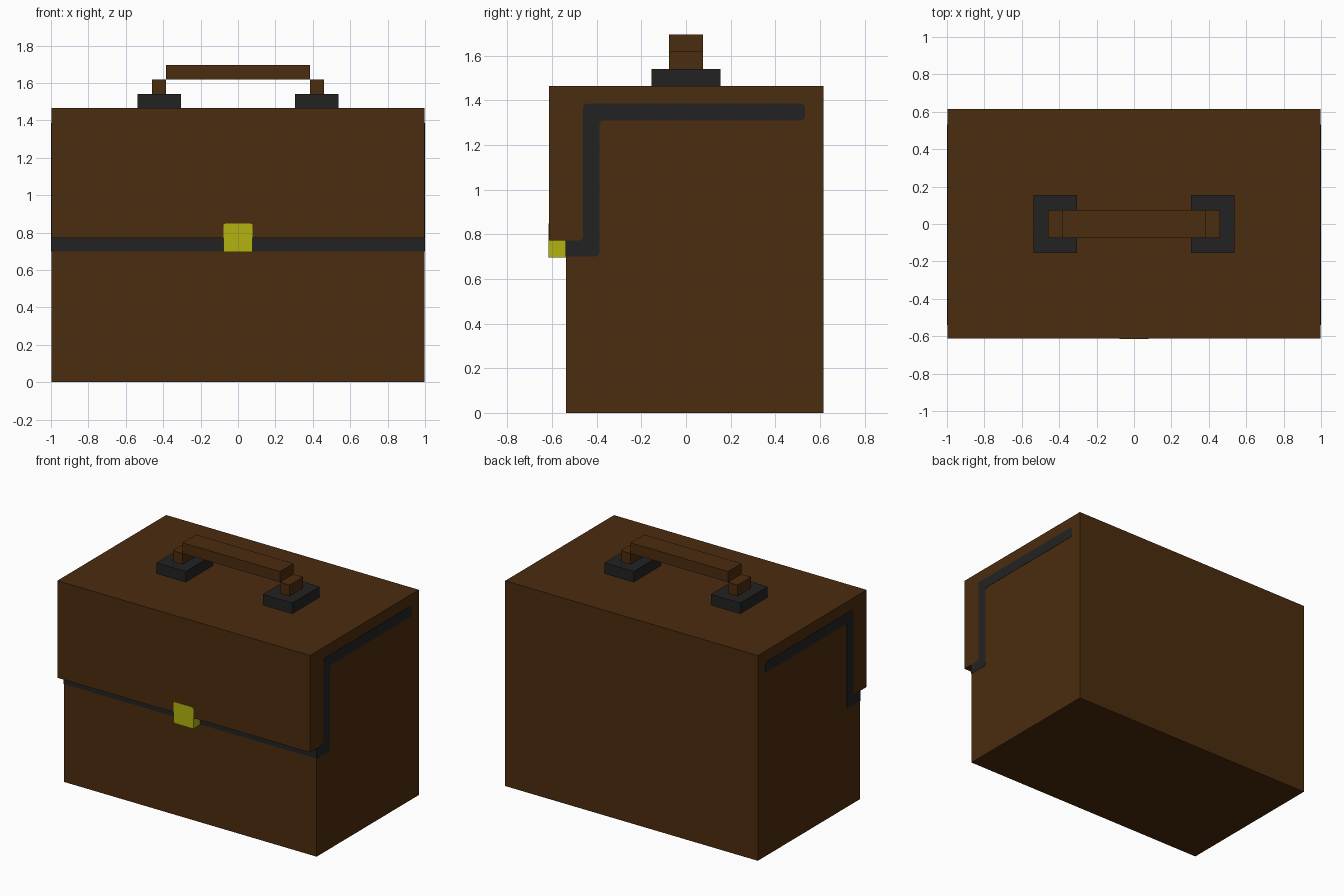
import bpy, bmesh

if "Cube" in bpy.data.objects:
    bpy.data.objects.remove(bpy.data.objects["Cube"])


def material(name, rgb):
    m = bpy.data.materials.new(name)
    m.diffuse_color = (*rgb, 1.0)
    m.use_nodes = True
    m.node_tree.nodes["Principled BSDF"].inputs["Base Color"].default_value = m.diffuse_color
    return m


BROWN = material("brown leather", (0.070, 0.025, 0.0045))
BLACK = material("black trim", (0.0165, 0.0165, 0.0165))
YELLOW = material("yellow brass", (0.45, 0.45, 0.005))


def prism(name, points, axis, start, end, mat, bevel=0.0):
    """Extrude a 2D profile along x (points are y,z) or y (points are x,z)."""
    bm = bmesh.new()
    if axis == 'x':
        verts = [bm.verts.new((start, a, b)) for a, b in points]
        step = (end - start, 0, 0)
    else:
        verts = [bm.verts.new((a, start, b)) for a, b in points]
        step = (0, end - start, 0)
    face = bm.faces.new(verts)
    if bevel:
        bmesh.ops.bevel(bm, geom=verts, offset=bevel, segments=3,
                        profile=0.5, affect='VERTICES')
    ext = bmesh.ops.extrude_face_region(bm, geom=bm.faces[:])
    moved = [g for g in ext["geom"] if isinstance(g, bmesh.types.BMVert)]
    bmesh.ops.translate(bm, verts=moved, vec=step)
    bmesh.ops.recalc_face_normals(bm, faces=bm.faces[:])
    me = bpy.data.meshes.new(name)
    bm.to_mesh(me)
    bm.free()
    me.materials.append(mat)
    ob = bpy.data.objects.new(name, me)
    bpy.context.collection.objects.link(ob)
    return ob


def box(name, x, y, z, mat, bevel=0.0):
    pts = [(x[0], z[0]), (x[1], z[0]), (x[1], z[1]), (x[0], z[1])]
    return prism(name, pts, 'y', y[0], y[1], mat, bevel)


# Case body with the overhanging front flap
prism("case_body", [(-0.538, 0), (0.615, 0), (0.615, 1.465), (-0.613, 1.465),
                    (-0.613, 0.772), (-0.538, 0.772)],
      'x', -0.998, 0.998, BROWN)

# Black seam under the flap, then up and along both sides
box("front_seam", (-1.0, 1.0), (-0.54, -0.536), (0.70, 0.772), BLACK)
seam = [(-0.54, 0.70), (-0.388, 0.70), (-0.388, 1.31), (0.533, 1.31),
        (0.533, 1.385), (-0.462, 1.385), (-0.462, 0.772), (-0.54, 0.772)]
for side, name in ((1, "right_seam"), (-1, "left_seam")):
    ob = prism(name, seam, 'x', side * 0.996, side * 1.0, BLACK)
    # Round every corner except the two that meet the front edge
    bm = bmesh.new()
    bm.from_mesh(ob.data)
    edges = [e for e in bm.edges
             if abs(e.verts[0].co.x - e.verts[1].co.x) > 0.001
             and e.verts[0].co.y > -0.5]
    bmesh.ops.bevel(bm, geom=edges, offset=0.018, segments=3,
                    profile=0.5, affect='EDGES')
    bm.to_mesh(ob.data)
    bm.free()

# Latch: rounded plate on the flap and a block behind its lower half
box("latch_plate", (-0.078, 0.078), (-0.615, -0.611), (0.695, 0.848), YELLOW, 0.012)
box("latch_block", (-0.078, 0.078), (-0.613, -0.538), (0.695, 0.771), YELLOW)

# Handle: pads, posts and grip
for side, label in ((-1, "left"), (1, "right")):
    box(label + "_handle_pad", sorted((side * 0.305, side * 0.537)),
        (-0.154, 0.154), (1.465, 1.541), BLACK)
    box(label + "_handle_post", sorted((side * 0.384, side * 0.461)),
        (-0.076, 0.076), (1.541, 1.619), BROWN)
box("handle_grip", (-0.385, 0.385), (-0.076, 0.076), (1.619, 1.695), BROWN)
